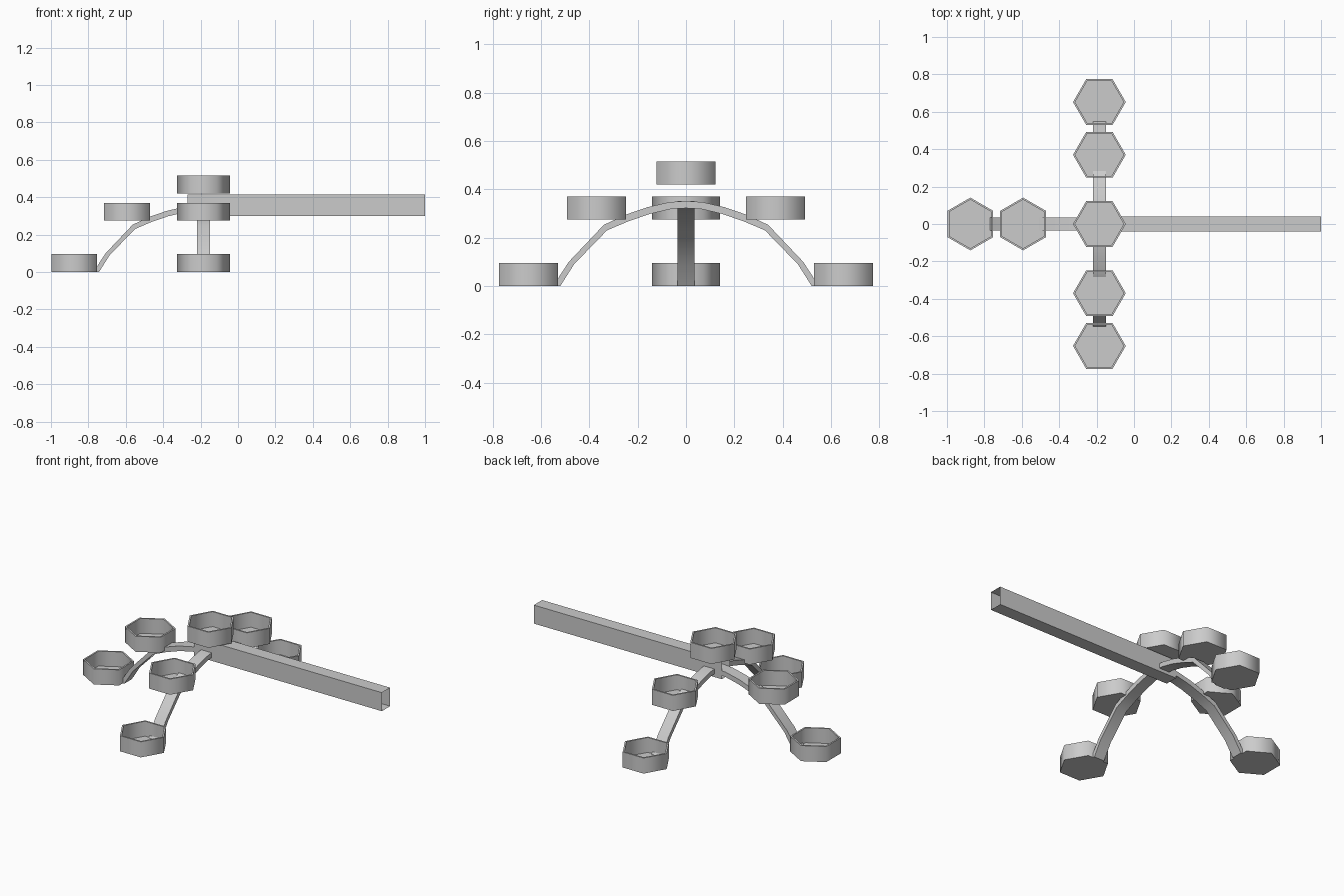
import bpy, bmesh, math
from mathutils import Matrix, Vector

if "Cube" in bpy.data.objects:
    bpy.data.objects.remove(bpy.data.objects["Cube"], do_unlink=True)

grey = bpy.data.materials.new("plain_grey")
grey.use_nodes = True
COLOUR = (0.6, 0.6, 0.6, 1)
grey.diffuse_color = COLOUR
grey.node_tree.nodes["Principled BSDF"].inputs["Base Color"].default_value = COLOUR

HUB_X = -0.185      # centre of the crossing arch
SIDE_X = -0.223     # start of the arm that runs along -x


def finish(bm, name, smooth=None):
    """Turn a bmesh into a named object with the shared material."""
    mesh = bpy.data.meshes.new(name)
    bm.to_mesh(mesh)
    bm.free()
    mesh.materials.append(grey)
    obj = bpy.data.objects.new(name, mesh)
    bpy.context.collection.objects.link(obj)
    if smooth:
        bpy.ops.object.select_all(action='DESELECT')
        obj.select_set(True)
        bpy.context.view_layer.objects.active = obj
        bpy.ops.object.shade_smooth_by_angle(angle=math.radians(smooth))


def cup(name, x, y, base, turn=0.0):
    """Open six-sided cup with a thin wall and floor."""
    height, radius, wall, floor = 0.095, 0.141, 0.011, 0.004
    bm = bmesh.new()
    place = Matrix.Translation((x, y, base + height / 2)) @ Matrix.Rotation(turn, 4, 'Z')
    bmesh.ops.create_cone(bm, cap_ends=True, segments=6, radius1=radius,
                          radius2=radius, depth=height)
    # Turn a corner to point along local x
    corner = next(iter(bm.verts)).co
    angle = math.atan2(corner.y, corner.x)
    bmesh.ops.transform(bm, matrix=place @ Matrix.Rotation(-angle, 4, 'Z'), verts=bm.verts[:])
    bm.normal_update()
    top = max(bm.faces, key=lambda f: f.calc_center_median().z)
    bmesh.ops.inset_region(bm, faces=[top], thickness=wall)
    pit = bmesh.ops.extrude_discrete_faces(bm, faces=[top])["faces"][0]
    bmesh.ops.translate(bm, verts=pit.verts[:], vec=(0, 0, floor - height))
    bmesh.ops.recalc_face_normals(bm, faces=bm.faces[:])
    finish(bm, name, 65)


# Side profile of one half of the arch: distance from the middle, height
UPPER = [(0, .352), (.07, .347), (.16, .326), (.25, .295), (.34, .253), (.485, .1), (.55, 0)]
LOWER = [(0, .322), (.065, .318), (.15, .298), (.24, .267), (.327, .23), (.463, .09), (.52, 0)]


def mirrored(half):
    return [(-d, z) for d, z in reversed(half[1:])] + half


def arch(name, x, upper, lower, turn):
    """Strip of constant width that follows the arch profile."""
    width = 0.07
    bm = bmesh.new()
    place = Matrix.Translation((x, 0, 0)) @ Matrix.Rotation(turn, 4, 'Z')
    rings = []
    for (ud, uz), (ld, lz) in zip(upper, lower):
        corners = [(ud, -width / 2, uz), (ud, width / 2, uz),
                   (ld, width / 2, lz), (ld, -width / 2, lz)]
        rings.append([bm.verts.new(place @ Vector(c)) for c in corners])
    for a, b in zip(rings, rings[1:]):
        for i in range(4):
            j = (i + 1) % 4
            bm.faces.new((a[i], a[j], b[j], b[i]))
    bm.faces.new(rings[0])
    bm.faces.new(rings[-1])
    bmesh.ops.recalc_face_normals(bm, faces=bm.faces[:])
    finish(bm, name, 35)


# Arch from front to back, and the single side arm
arch("cross_arch", HUB_X, mirrored(UPPER), mirrored(LOWER), math.pi / 2)
arch("side_arm", SIDE_X, UPPER, LOWER, math.pi)

# Hollow square beam, open at both ends
beam = bmesh.new()
bmesh.ops.create_cube(beam, size=1)
start, end, low, high = -0.27, 1.0, 0.3, 0.413
bmesh.ops.transform(beam, verts=beam.verts[:], matrix=Matrix.LocRotScale(
    Vector(((start + end) / 2, 0, (low + high) / 2)), None,
    Vector((end - start, 0.08, high - low))))
beam.normal_update()
ends = [f for f in beam.faces if abs(f.normal.x) > 0.9]
bmesh.ops.delete(beam, geom=ends, context='FACES_ONLY')
finish(beam, "long_beam")

# Cups: one on top, then a middle and a low one on each arm
cup("top_cup", HUB_X, 0, 0.42)
for level, reach, base in (("middle", 0.37, 0.275), ("low", 0.652, 0)):
    cup(f"front_{level}_cup", HUB_X, -reach, base)
    cup(f"back_{level}_cup", HUB_X, reach, base)
    cup(f"side_{level}_cup", SIDE_X - reach, 0, base, math.pi / 2)
